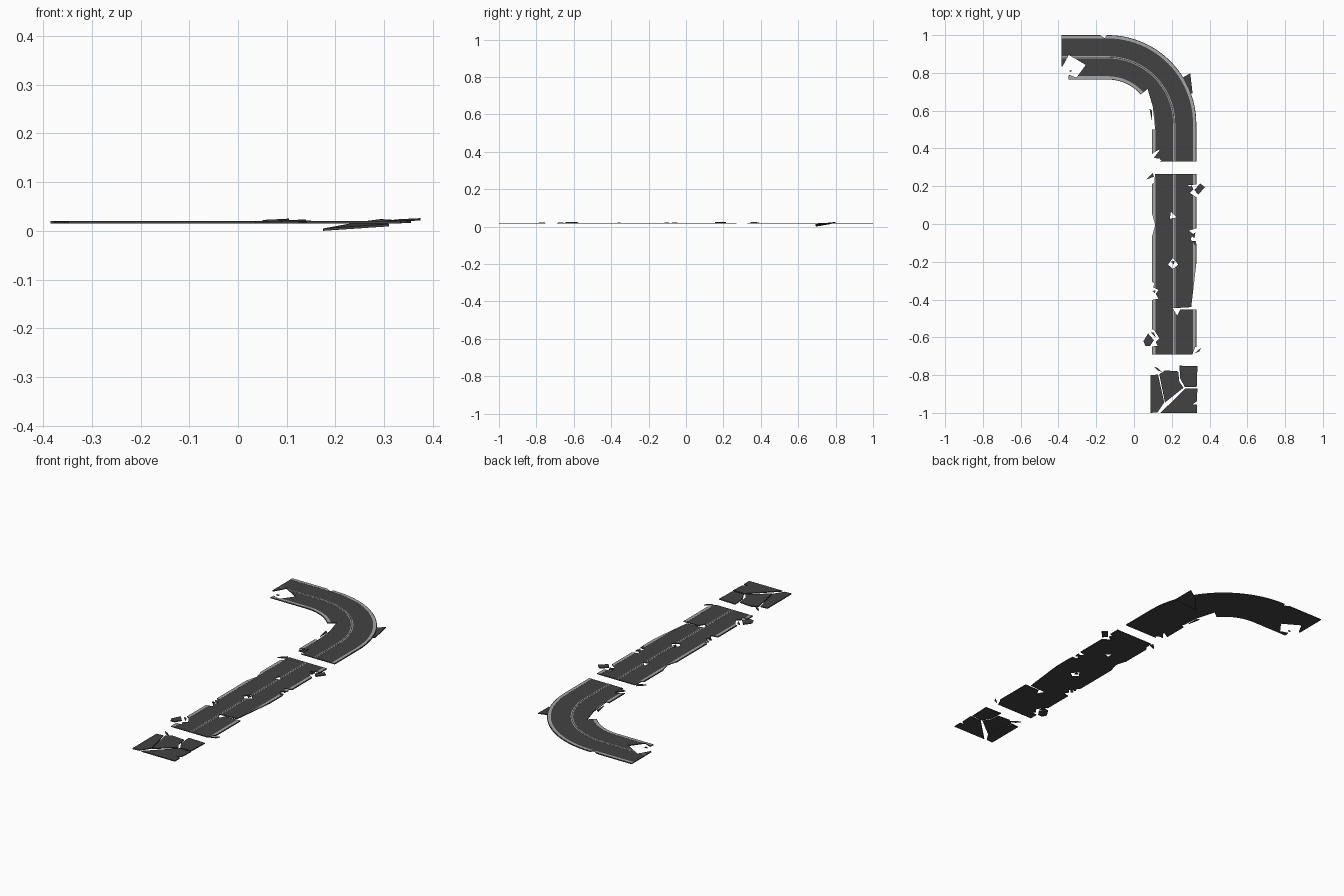
import bpy, bmesh, math

Z0, Z1 = 0.0155, 0.0200           # slab bottom and top
HALF = 0.1175                     # half road width


def material(name, v):
    m = bpy.data.materials.new(name)
    m.diffuse_color = (v, v, v, 1)
    return m


ASPHALT = material("asphalt", 0.055)
PAINT = material("paint", 0.38)


def to_object(name, bm, mat):
    bmesh.ops.recalc_face_normals(bm, faces=bm.faces)
    me = bpy.data.meshes.new(name)
    bm.to_mesh(me)
    bm.free()
    ob = bpy.data.objects.new(name, me)
    bpy.context.collection.objects.link(ob)
    if mat:
        me.materials.append(mat)
    return ob


def add_prism(bm, pts, z, th, sx=0, sy=0):
    """Flat polygon with thickness, tilted by slopes sx, sy about its first point."""
    h = [z + sx * (x - pts[0][0]) + sy * (y - pts[0][1]) for x, y in pts]
    lo = [bm.verts.new((p[0], p[1], k)) for p, k in zip(pts, h)]
    hi = [bm.verts.new((p[0], p[1], k + th)) for p, k in zip(pts, h)]
    bm.faces.new(lo[::-1])
    bm.faces.new(hi)
    n = len(pts)
    for i in range(n):
        j = (i + 1) % n
        bm.faces.new((lo[i], lo[j], hi[j], hi[i]))


def shard(name, pts, z=Z0, sx=0, sy=0, th=0.0048):
    bm = bmesh.new()
    add_prism(bm, pts, z, th, sx, sy)
    return to_object(name, bm, ASPHALT)


def sweep(name, path, a, b, z0, z1, mat):
    """Rectangular section between offsets a..b along a path of (x, y, nx, ny)."""
    bm = bmesh.new()
    rings = [[bm.verts.new((x + nx * o, y + ny * o, z))
              for o, z in ((a, z0), (b, z0), (b, z1), (a, z1))]
             for x, y, nx, ny in path]
    for r, s in zip(rings, rings[1:]):
        for i in range(4):
            j = (i + 1) % 4
            bm.faces.new((r[i], r[j], s[j], s[i]))
    bm.faces.new(rings[0])
    bm.faces.new(rings[-1][::-1])
    return to_object(name, bm, mat)


def road(name, path, notches):
    """Slab with edge strips and double centre line, broken by notch cutters."""
    parts = [sweep(name + "_slab", path, -HALF, HALF, Z0, Z1, ASPHALT)]
    for label, a, b in (("inner_edge_strip", -0.114, -0.100),
                        ("outer_edge_strip", 0.100, 0.114),
                        ("centre_line_inner", -0.006, -0.002),
                        ("centre_line_outer", 0.002, 0.006)):
        parts.append(sweep(name + "_" + label, path, a, b, Z1 - 0.001, Z1 + 0.0006, PAINT))
    bm = bmesh.new()
    for p in notches:
        add_prism(bm, p, -0.05, 0.15)
    cutter = to_object(name + "_cutter", bm, None)
    cutter.hide_render = True
    for ob in parts:
        mod = ob.modifiers.new("breaks", "BOOLEAN")
        mod.operation = "DIFFERENCE"
        mod.solver = "EXACT"
        mod.object = cutter
        bpy.context.view_layer.objects.active = ob
        bpy.ops.object.modifier_apply(modifier=mod.name)
    bpy.data.objects.remove(cutter)


# curved road section
CX, CY, R = -0.14, 0.53, 0.3525
path = [(CX + R, 0.33, 1, 0)]
for i in range(25):
    t = math.pi / 2 * i / 24
    c, s = math.cos(t), math.sin(t)
    path.append((CX + R * c, CY + R * s, c, s))
path.append((-0.385, CY + R, 0, 1))
road("curve", path, [
    [(-.42, .835), (-.378, .835), (-.345, .895), (-.255, .842), (-.305, .775), (-.345, .79), (-.35, .74), (-.42, .74)],
    [(-.18, 1.02), (-.18, .999), (-.155, .984), (-.13, 1.02)],
    [(.0, .69), (.035, .685), (.072, .715), (.10, .62), (.112, .50), (.05, .50)],
    [(.08, .35), (.10, .375), (.135, .395), (.125, .36), (.145, .335), (.11, .32), (.08, .32)],
])

# straight broken road section
road("straight", [(0.2125, -0.69, 1, 0), (0.2125, 0.265, 1, 0)], [
    [(.34, .21), (.285, .205), (.31, .18), (.295, .165), (.34, .135)],
    [(.34, -.02), (.29, -.035), (.31, -.05), (.30, -.085), (.34, -.11)],
    [(.345, -.2), (.331, -.2), (.303, -.44), (.205, -.446), (.228, -.485), (.245, -.452), (.345, -.452)],
    [(.195, .065), (.225, .035), (.19, .027)],
    [(.18, -.215), (.205, -.18), (.235, -.215), (.205, -.238)],
    [(.08, .28), (.112, .28), (.108, .22), (.08, .20)],
    [(.08, .05), (.097, .05), (.112, -.005), (.097, -.06), (.08, -.06)],
    [(.08, -.30), (.11, -.315), (.10, -.335), (.13, -.35), (.115, -.37), (.13, -.395), (.08, -.405)],
    [(.08, -.555), (.105, -.56), (.135, -.605), (.115, -.625), (.125, -.645), (.08, -.65)],
    [(.34, -.65), (.325, -.65), (.305, -.70), (.34, -.70)],
])

# cracked end slab, four fragments
shard("end_slab_left", [(.088, -.80), (.127, -.797), (.160, -.945), (.125, -.997), (.088, -1)])
shard("end_slab_middle", [(.134, -.795), (.165, -.775), (.234, -.78), (.240, -.835), (.262, -.867), (.164, -.945)])
shard("end_slab_upper", [(.240, -.75), (.336, -.753), (.332, -.862), (.270, -.864), (.245, -.82)])
shard("end_slab_lower", [(.140, -1), (.272, -.871), (.336, -.871), (.332, -.94), (.31, -.955), (.334, -.957), (.334, -1)])

# large tilted fragment under the curve
shard("sunken_fragment", [(.175, .695), (.31, .692), (.298, .798), (.245, .768)], 0.0, 0.07, 0.11)

# loose chips along the road
CHIPS = [
    ([(.082, .61), (.095, .60), (.096, .54)], 0.0155, 0),
    ([(.105, .35), (.135, .39), (.14, .345)], 0.017, .05),
    ([(.065, .235), (.10, .27), (.105, .25)], 0.0155, 0),
    ([(.32, .18), (.35, .215), (.375, .195), (.34, .155)], 0.0185, .05),
    ([(.285, .19), (.305, .205), (.315, .18)], 0.0185, 0),
    ([(.30, -.06), (.325, -.045), (.32, -.075)], 0.0165, .05),
    ([(.305, -.09), (.328, -.09), (.325, -.115)], 0.0165, 0),
    ([(.05, -.62), (.075, -.58), (.105, -.615), (.085, -.645), (.06, -.645)], 0.0175, .05),
    ([(.09, -.575), (.105, -.575), (.115, -.60)], 0.0165, 0),
    ([(.32, -.685), (.355, -.655), (.345, -.675)], 0.0165, 0),
    ([(.098, -.355), (.115, -.35), (.11, -.365)], 0.0165, 0),
    ([(.105, -.755), (.125, -.762), (.15, -.785), (.125, -.775)], 0.0165, 0),
    ([(-.345, .81), (-.33, .815), (-.333, .805)], 0.0155, 0),
    ([(.195, -.20), (.215, -.195), (.21, -.215)], 0.0155, 0),
]
for k, (pts, z, slope) in enumerate(CHIPS):
    shard(f"road_chip_{k + 1}", pts, z, slope, 0)
